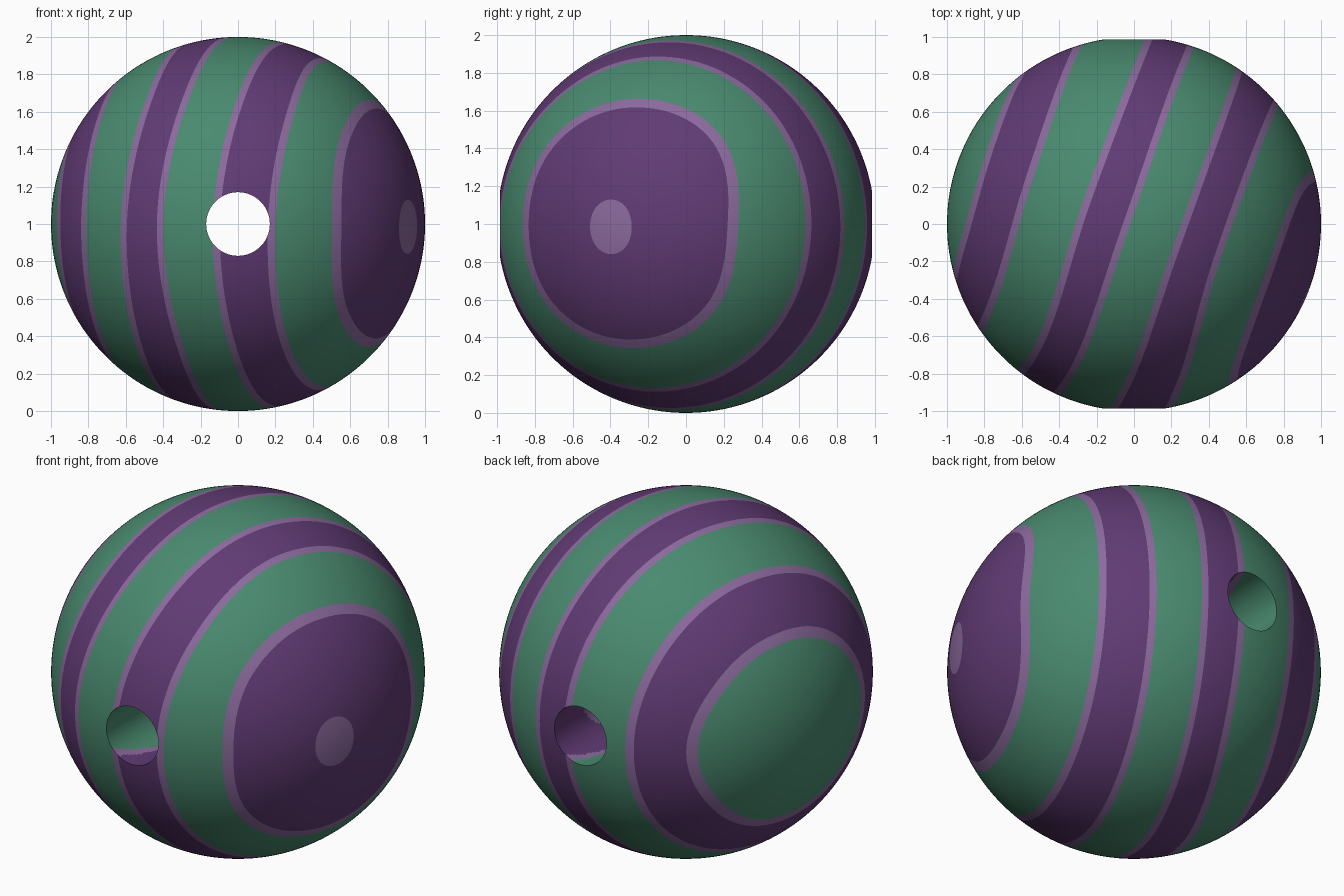
import bpy
import bmesh
from math import acos, atan2, cos, sin, pi, radians, degrees
from mathutils import Vector, Matrix

cube = bpy.data.objects.get("Cube")
if cube:
    bpy.data.objects.remove(cube, do_unlink=True)

CENTRE = Vector((0, 0, 1))
HOLE_RADIUS = 0.17
SEGMENTS = 256

# Frame of the stripes: they ring this tilted axis
axis = Vector((0.915, -0.4, -0.015)).normalized()
side = Vector((0.4, 0.915, 0)).normalized()
over = axis.cross(side)

# Wavy thin outlines: half width, then angle from the axis at eight even turns
OUTLINES = [
    (1.7, (38, 43, 40.5, 37.5, 34.5, 37.2, 38.5, 40)),
    (1.2, (64, 64.5, 62, 56.5, 56, 57.8, 60.5, 63)),
    (1.1, (79.5, 78.5, 76, 72.5, 73, 73.5, 77, 79)),
    (1.1, (96, 96, 93, 89.5, 91, 90, 94, 95.5)),
    (1.2, (109, 109, 107, 102.5, 104, 105, 108, 108)),
    (1.4, (131, 131.5, 128.5, 123, 122, 123, 126.5, 129)),
    (1.8, (150.5, 152.5, 150, 144, 140, 141, 145.5, 150)),
]


def wave(values, turn):
    """Smooth closed interpolation through evenly spaced values."""
    n = len(values)
    f = (turn / (2 * pi)) % 1 * n
    i, t = int(f), f - int(f)
    a, b, c, d = (values[(i + k) % n] for k in (-1, 0, 1, 2))
    return b + t / 2 * (c - a + t * (2 * a - 5 * b + 4 * c - d + t * (3 * (b - c) + d - a)))


def edges_at(turn):
    """Angles, from pole to pole, at which the colour changes."""
    edges = [7.6 - 0.7 * cos(2 * turn)]
    for half, values in OUTLINES:
        mid = wave(values, turn)
        edges += [mid - half, mid + half]
    return edges


def material(name, colour):
    mat = bpy.data.materials.new(name)
    mat.use_nodes = True
    mat.diffuse_color = colour
    bsdf = next(n for n in mat.node_tree.nodes if n.type == 'BSDF_PRINCIPLED')
    bsdf.inputs["Base Color"].default_value = colour
    bsdf.inputs["Roughness"].default_value = 0.7
    return mat


LILAC, PURPLE, GREEN = range(3)
MATERIALS = [
    material("lilac", (0.26, 0.145, 0.34, 1)),
    material("purple", (0.118, 0.043, 0.175, 1)),
    material("green", (0.068, 0.255, 0.16, 1)),
]


def colour_at(point):
    """Colour slot: count the outlines crossed from the spotted pole."""
    p = point - CENTRE
    if p.length > 0.99:
        p.normalize()
    angle = degrees(acos(max(-1, min(1, p.dot(axis)))))
    zone = sum(angle > e for e in edges_at(atan2(p.dot(over), p.dot(side))))
    if zone % 2 == 0:
        return LILAC
    return PURPLE if zone % 4 == 1 else GREEN


def make_object(name, bm):
    mesh = bpy.data.meshes.new(name)
    bmesh.ops.recalc_face_normals(bm, faces=bm.faces)
    bm.to_mesh(mesh)
    bm.free()
    obj = bpy.data.objects.new(name, mesh)
    bpy.context.collection.objects.link(obj)
    return obj


# Ball: rings follow the stripe outlines so their borders stay crisp
bm = bmesh.new()
columns = []
for s in range(SEGMENTS):
    turn = 2 * pi * s / SEGMENTS
    stops = [0] + edges_at(turn) + [180]
    angles = []
    for zone, (lo, hi) in enumerate(zip(stops, stops[1:])):
        steps = 12 if zone % 2 else 3
        angles += [lo + (hi - lo) * k / steps for k in range(steps)]
    radial = side * cos(turn) + over * sin(turn)
    columns.append([bm.verts.new(CENTRE + axis * cos(radians(a)) + radial * sin(radians(a)))
                    for a in angles[1:]])
near_pole = bm.verts.new(CENTRE + axis)
far_pole = bm.verts.new(CENTRE - axis)
for s, col in enumerate(columns):
    nxt = columns[(s + 1) % SEGMENTS]
    bm.faces.new((near_pole, col[0], nxt[0]))
    bm.faces.new((far_pole, nxt[-1], col[-1]))
    for k in range(len(col) - 1):
        bm.faces.new((col[k], col[k + 1], nxt[k + 1], nxt[k]))
ball = make_object("ball", bm)

# Bore: finely divided cylinder running front to back
bm = bmesh.new()
bmesh.ops.create_cone(bm, cap_ends=True, segments=96, radius1=HOLE_RADIUS,
                      radius2=HOLE_RADIUS, depth=2.4,
                      matrix=Matrix.Translation(CENTRE) @ Matrix.Rotation(pi / 2, 4, 'X'))
long_edges = [e for e in bm.edges if e.calc_length() > 1]
bmesh.ops.subdivide_edges(bm, edges=long_edges, cuts=120, use_grid_fill=True)
cutter = make_object("bore_cutter", bm)
cutter.hide_render = True

bore = ball.modifiers.new("bore", 'BOOLEAN')
bore.operation = 'DIFFERENCE'
bore.solver = 'EXACT'
bore.object = cutter
bpy.context.view_layer.objects.active = ball
ball.select_set(True)
cutter.select_set(False)
bpy.ops.object.modifier_apply(modifier="bore")
bpy.data.objects.remove(cutter, do_unlink=True)

# Paint the stripes, the spot and the bore wall
ball.data.materials.clear()
for mat in MATERIALS:
    ball.data.materials.append(mat)
for face in ball.data.polygons:
    face.material_index = colour_at(face.center)

bpy.ops.object.shade_smooth_by_angle(angle=radians(35))
